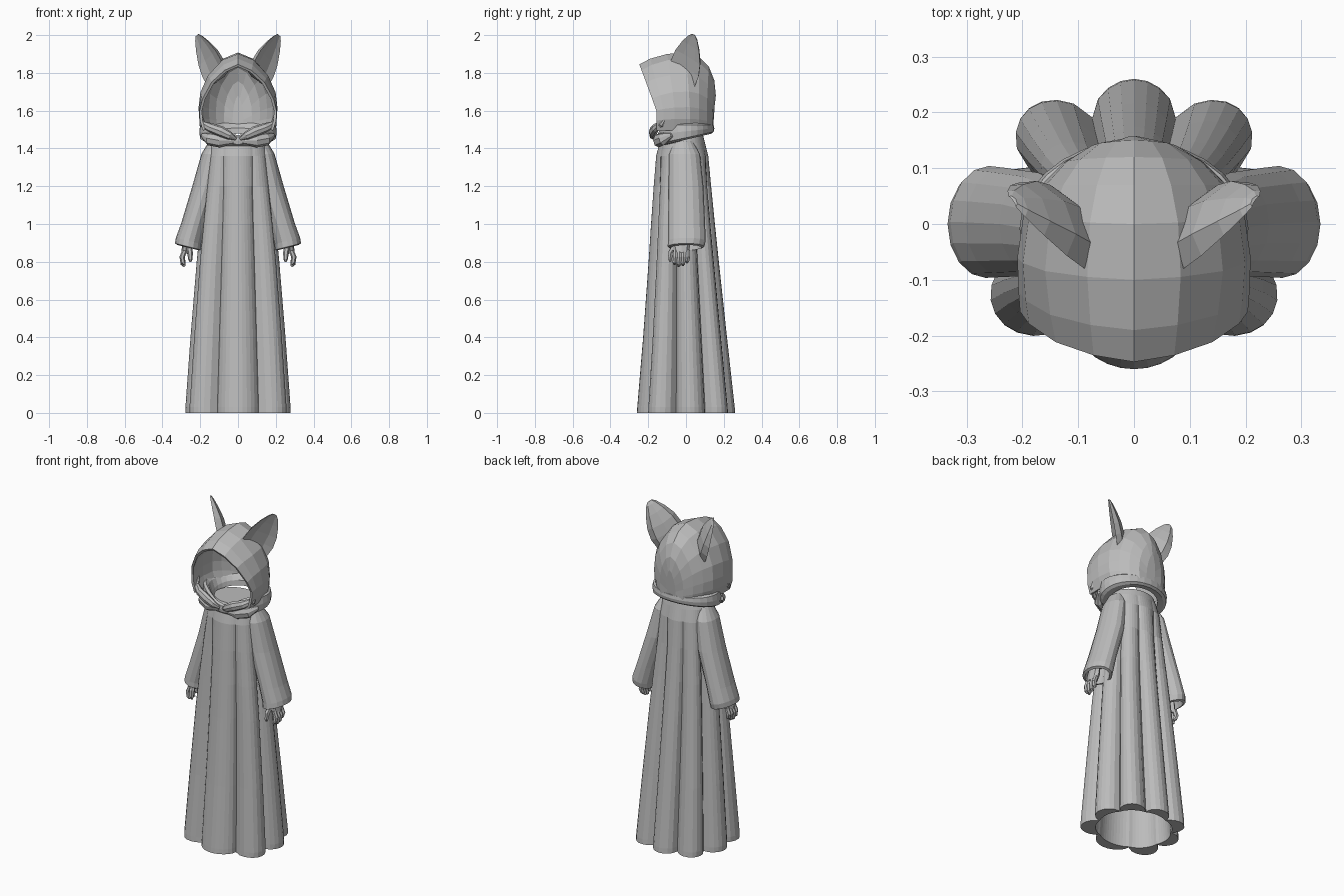
import bpy, bmesh, math
from mathutils import Vector as V

if "Cube" in bpy.data.objects:
    bpy.data.objects.remove(bpy.data.objects["Cube"])

mat = bpy.data.materials.new("plain_grey")
mat.diffuse_color = (0.5, 0.5, 0.5, 1)
mat.use_nodes = True
mat.node_tree.nodes["Principled BSDF"].inputs["Base Color"].default_value = mat.diffuse_color


def loft(name, rings, closed=True, cap0=False, cap1=False, mirror=False):
    """Skin a list of equally long point rings."""
    bm = bmesh.new()
    rows = [[bm.verts.new(p) for p in r] for r in rings]
    n = len(rows[0])
    for a, b in zip(rows, rows[1:]):
        for i in range(n if closed else n - 1):
            j = (i + 1) % n
            bm.faces.new((a[i], a[j], b[j], b[i]))
    if cap0:
        bm.faces.new(rows[0])
    if cap1:
        bm.faces.new(rows[-1])
    bmesh.ops.remove_doubles(bm, verts=bm.verts, dist=0.0005)
    bmesh.ops.recalc_face_normals(bm, faces=bm.faces)
    me = bpy.data.meshes.new(name)
    bm.to_mesh(me)
    bm.free()
    me.materials.append(mat)
    ob = bpy.data.objects.new(name, me)
    bpy.context.collection.objects.link(ob)
    if mirror:
        ob.modifiers.new("mirror", 'MIRROR')
    return ob


CREASES = [-120, -60, -15, 30, 70, 110]   # degrees, mirrored left and right
GAIN = [0, .4, 0, .2, 0]


def pleat(t, fold):
    """Radius factor of the pleated cloth at angle t."""
    a = math.degrees(math.asin(max(-1, min(1, math.sin(t)))))
    for lo, hi, g in zip(CREASES, CREASES[1:], GAIN):
        if lo <= a <= hi + .01:
            s = max(0, math.sin(math.pi * (a - lo) / (hi - lo))) ** .7
            return 1 - fold * (1 - s) + g * fold * s
    return 1


def ellipse(cx, cy, z, rx, ry, n, fold=0.0):
    out = []
    for i in range(n):
        t = 2 * math.pi * i / n - math.pi / 2
        k = pleat(t, fold) if fold else 1
        out.append((cx + rx * k * math.cos(t), cy + ry * k * math.sin(t), z))
    return out


def tube(name, pts, radii, n=8, squash=1.0, mirror=True):
    """Tapered tube along a path."""
    pts = [V(p) for p in pts]
    rings = []
    for i, (p, r) in enumerate(zip(pts, radii)):
        d = (pts[min(i + 1, len(pts) - 1)] - pts[max(i - 1, 0)]).normalized()
        u = d.cross(V((0, 1, 0))).normalized()
        w = d.cross(u)
        rings.append([p + u * r * math.cos(2 * math.pi * k / n)
                      + w * r * squash * math.sin(2 * math.pi * k / n) for k in range(n)])
    return loft(name, rings, cap0=True, cap1=True, mirror=mirror)


# Robe: pleated outer wall, flat hem, hollow inside
outer = [(1.47, .13, .105, -.015, 0), (1.43, .15, .12, -.02, .01), (1.36, .163, .138, -.02, .05),
         (1.2, .178, .152, -.019, .14), (1.0, .2, .169, -.016, .19), (.8, .22, .186, -.012, .21),
         (.4, .253, .222, -.005, .22), (.03, .28, .258, 0, .22), (0, .279, .26, 0, .22)]
inner = [(0, .217, .2, 0, .03), (.4, .195, .17, -.005, .03), (1.0, .15, .13, -.016, 0)]
loft("robe", [ellipse(0, c, z, rx, ry, 72, f) for z, rx, ry, c, f in outer + inner],
     cap0=True, cap1=True)

# Sleeves with open cuffs
sleeve = [(1.44, .115, -.015, .038, .05), (1.37, .138, -.008, .056, .082), (1.2, .172, 0, .07, .092),
          (1.0, .234, .003, .068, .098), (.91, .26, .004, .069, .1), (.88, .264, .0, .07, .097),
          (.875, .264, .0, .057, .083), (.96, .245, .003, .047, .075)]
loft("sleeve", [[(x, y, pz + (x - cx) * .25 if z < .95 else pz) for x, y, pz in
                 ellipse(cx, cy, z, rx, ry, 16)] for z, cx, cy, rx, ry in sleeve],
     cap0=True, cap1=True, mirror=True)

# Hands
tube("palm", [(.258, -.025, .95), (.27, -.025, .89), (.28, -.025, .845)], [.02, .025, .021], squash=1.9)
for i, (y, tip) in enumerate([(-.056, .785), (-.034, .775), (-.012, .78), (.01, .795)]):
    tube("finger_%d" % i, [(.282, y, .86), (.296, y, .825), (.291, y - .004, tip + .012), (.282, y - .005, tip)],
         [.013, .014, .0125, .006], n=6)
tube("thumb", [(.262, -.055, .89), (.254, -.08, .85), (.252, -.085, .815), (.252, -.083, .8)],
     [.015, .015, .012, .006], n=6)

# Hood: pointed arches from the forward brim to the round back
brim = [(.93, 0), (1.01, .15), (1.02, .3), (.94, .48), (.7, .73), (.36, .91), (0, 1)]
dome = [(.93, 0), (1.03, .15), (1.05, .3), (1.0, .5), (.8, .72), (.42, .92), (0, 1)]
sections = [(-.247, .09, .2, 1.845, 0), (-.19, .07, .2, 1.875, .5), (-.1, .04, .199, 1.9, 1),
            (.0, .02, .188, 1.908, 1), (.07, .0, .158, 1.885, 1), (.12, -.01, .12, 1.835, 1),
            (.15, -.012, .075, 1.76, 1), (.158, -.015, .028, 1.68, 1)]
rows = []
for y, lean, w, top, m in sections:
    half = [(w * (a + (c - a) * m), y + lean * min(1, (1 - b) * 1.45), 1.495 + (top - 1.495) * (b + (d - b) * m))
            for (a, b), (c, d) in zip(brim, dome)]
    rows.append(half + [(-x, yy, z) for x, yy, z in half[-2::-1]])
hood = loft("hood", rows, closed=False, cap1=True)
sol = hood.modifiers.new("cloth", 'SOLIDIFY')
sol.thickness = 0.014
sol.offset = -1

# Ears: cupped in front, bulging behind
P, Q, T = V((.08, -.085, 1.845)), V((.178, .06, 1.755)), V((.218, .04, 2.0))
C = (P + Q) / 2
N = (Q - P).cross(T - C).normalized()
ear = []
for t, w, b in [(-.15, .92, 1), (.12, 1, 1), (.4, .9, .9), (.7, .62, .6), (.92, .32, .3), (1, .13, .14)]:
    c, h = C.lerp(T, t), (Q - P) / 2 * w
    ear.append([c - h, c - h * .45 - N * .014 * b, c + h * .45 - N * .014 * b, c + h,
                c + h * .75 - N * .035 * b, c - N * .058 * b, c - h * .75 - N * .04 * b])
loft("ear", ear, cap0=True, cap1=True, mirror=True)

# Collar roll around the neck, dipping at the front
roll = []
for i in range(28):
    t = 2 * math.pi * i / 28 - math.pi / 2
    s = math.sin(t)
    f = max(0, -s) ** 6
    lo, hi = 1.445 + .033 * s, 1.535 - .065 * f
    prof = [(.72, lo), (.9, lo), (.98, lo + .01), (1.0, lo * .5 + hi * .5), (.975, hi - .01),
            (.9, hi), (.82, hi - .015), (.74, lo + .03)]
    roll.append([(.205 * k * math.cos(t), -.008 + (.158 - .008 * f) * k * s, z) for k, z in prof])
loft("collar", roll + [roll[0]])

# Gathered hood edges that sweep down to the throat
tube("collar_fold", [(.196, -.10, 1.57), (.19, -.13, 1.53), (.145, -.16, 1.51), (.09, -.174, 1.49),
                     (.045, -.176, 1.468), (.012, -.16, 1.45)],
     [.008, .018, .025, .028, .022, .008], squash=.8)
tube("under_fold", [(.188, -.075, 1.47), (.15, -.12, 1.45), (.095, -.145, 1.442), (.02, -.15, 1.44)],
     [.012, .035, .037, .015], squash=.8)
